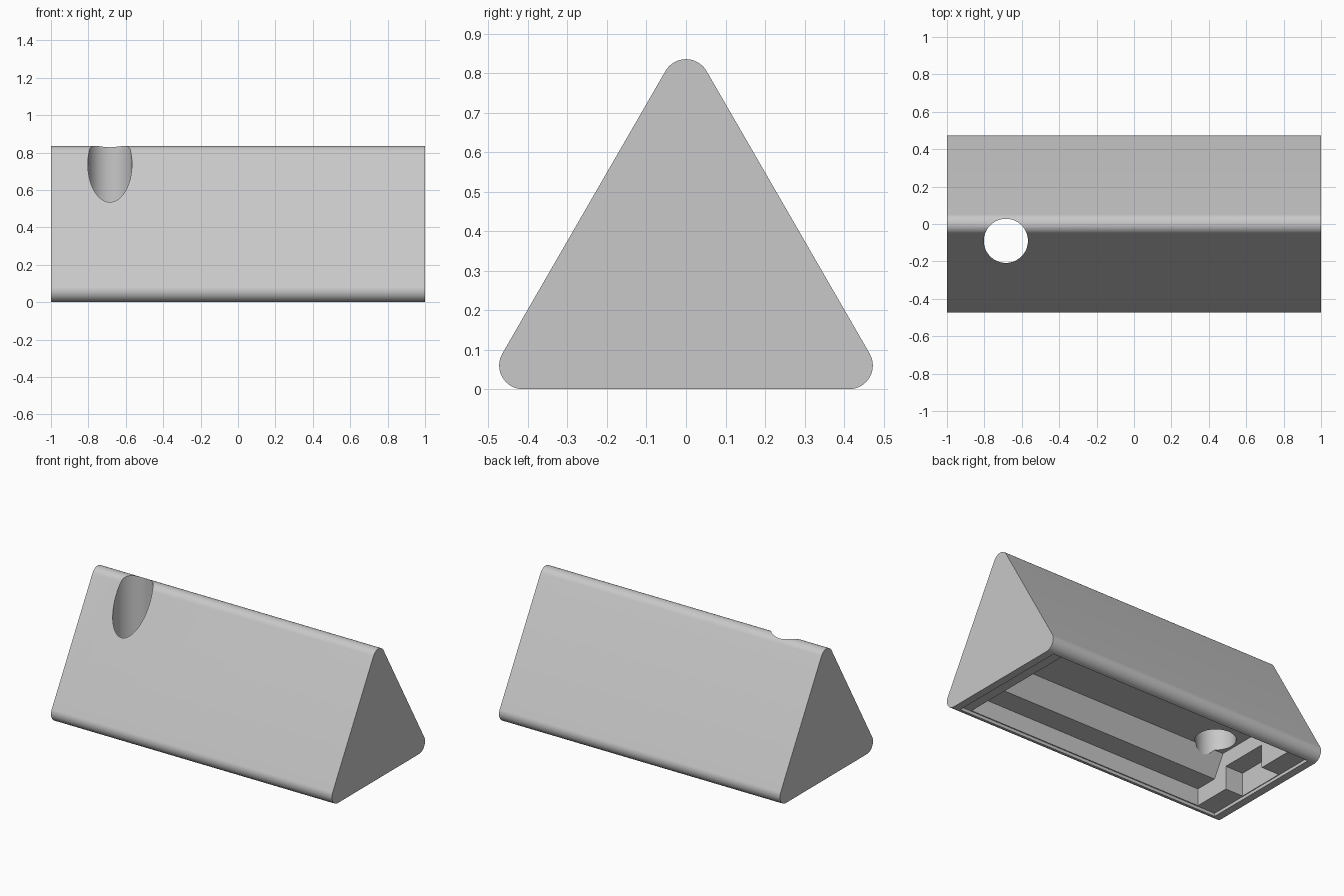
import bpy, bmesh, math

cube = bpy.data.objects.get("Cube")
if cube:
    bpy.data.objects.remove(cube, do_unlink=True)

grey = bpy.data.materials.new("plain_grey")
grey.use_nodes = True
colour = (0.58, 0.58, 0.58, 1)
grey.diffuse_color = colour
grey.node_tree.nodes["Principled BSDF"].inputs["Base Color"].default_value = colour


def prism(name, profile, x0, x1):
    """Extrude a (y, z) outline along x."""
    bm = bmesh.new()
    face = bm.faces.new([bm.verts.new((x0, y, z)) for y, z in profile])
    ext = bmesh.ops.extrude_face_region(bm, geom=[face])
    moved = [v for v in ext["geom"] if isinstance(v, bmesh.types.BMVert)]
    bmesh.ops.translate(bm, verts=moved, vec=(x1 - x0, 0, 0))
    bmesh.ops.recalc_face_normals(bm, faces=bm.faces)
    mesh = bpy.data.meshes.new(name)
    bm.to_mesh(mesh)
    bm.free()
    mesh.materials.append(grey)
    obj = bpy.data.objects.new(name, mesh)
    bpy.context.collection.objects.link(obj)
    return obj


def symmetric(half):
    """Complete a half outline by mirroring it in y."""
    return half + [(-y, z) for y, z in reversed(half)]


# Rounded triangular body
radius, side, steps = 0.06, 0.826, 16
height = side * math.sqrt(3) / 2
outline = []
for cy, cz, start in ((side / 2, radius, -90), (0, radius + height, 30),
                      (-side / 2, radius, 150)):
    for i in range(steps + 1):
        a = math.radians(start + 120 * i / steps)
        outline.append((cy + radius * math.cos(a), cz + radius * math.sin(a)))
body = prism("wedge_body", outline, -1, 1)

# Underside: lid recess, stepped chamber and end slot
low = -0.1
cutters = [
    prism("lid_recess", symmetric([(0.415, low), (0.415, 0.02)]), -0.95, 0.95),
    prism("chamber", symmetric([(0.408, low), (0.408, 0.13), (0.26, 0.13),
                                (0.185, 0.265)]), -0.82, 0.87),
    prism("end_slot", symmetric([(0.16, low), (0.16, 0.17)]), -0.945, -0.7),
]

# Vertical round hole through the front slope
bpy.ops.mesh.primitive_cylinder_add(vertices=64, radius=0.118, depth=2,
                                    location=(-0.685, -0.09, 0.5))
hole = bpy.context.object
hole.name = "round_hole"
hole.data.materials.append(grey)
cutters.append(hole)

# Cut the openings
bpy.ops.object.select_all(action="DESELECT")
bpy.context.view_layer.objects.active = body
body.select_set(True)
for cutter in cutters:
    cutter.hide_render = True
    mod = body.modifiers.new(cutter.name, "BOOLEAN")
    mod.operation = "DIFFERENCE"
    mod.solver = "EXACT"
    mod.object = cutter
    bpy.ops.object.modifier_apply(modifier=mod.name)
for cutter in cutters:
    bpy.data.objects.remove(cutter, do_unlink=True)

bpy.ops.object.shade_smooth_by_angle(angle=math.radians(25))
